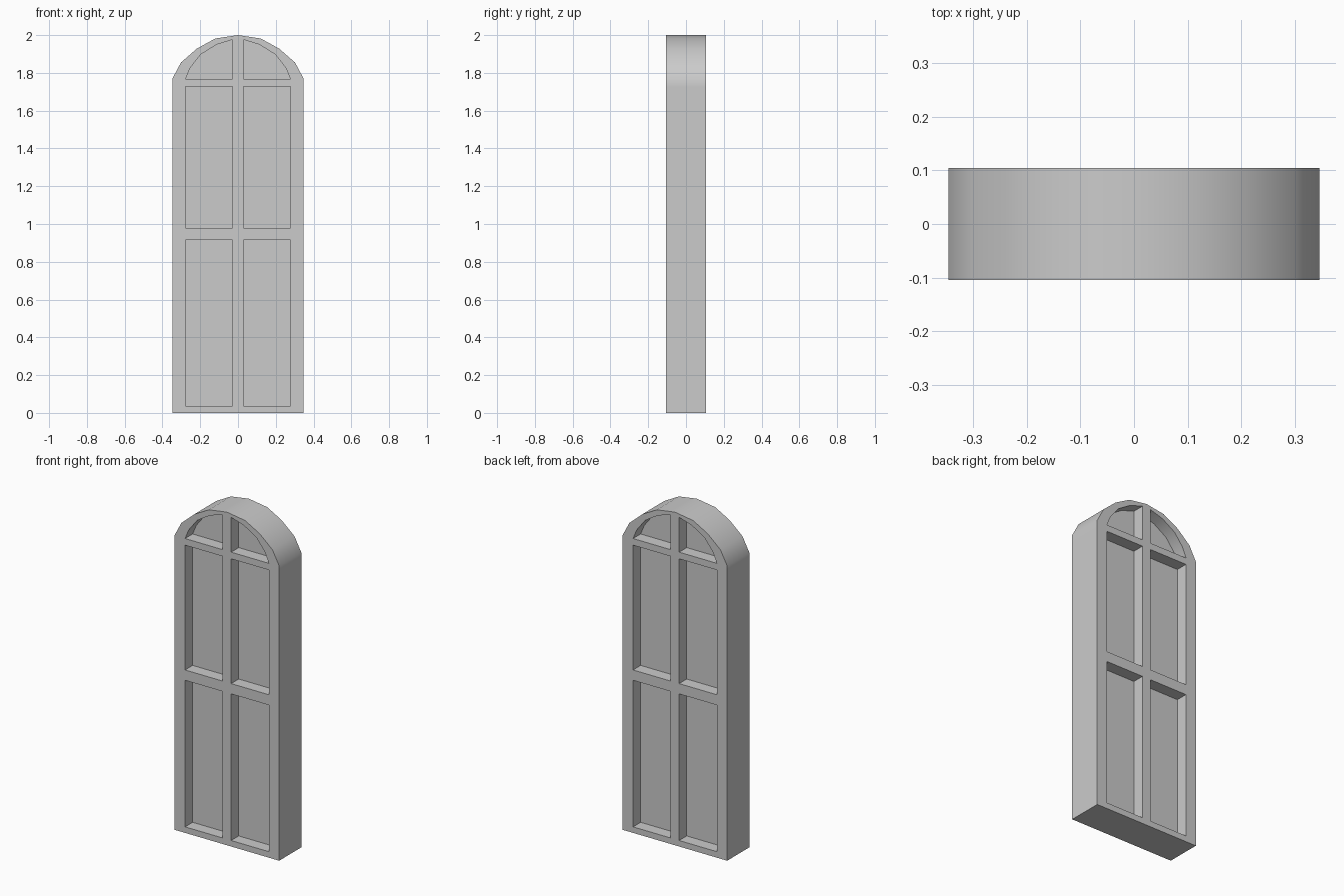
import bpy, bmesh, math

if "Cube" in bpy.data.objects:
    bpy.data.objects.remove(bpy.data.objects["Cube"])

HALF_DEPTH = 0.105   # frame half thickness
PANE_Y = 0.033       # recessed pane faces
X0, X1 = 0.028, 0.278  # inner and outer edge of the openings


def mirror(pts):
    return [(-x, z) for x, z in reversed(pts)]


def rect(z0, z1):
    return [(X0, z0), (X1, z0), (X1, z1), (X0, z1)]


# Outer arched profile (right half, then mirrored)
right = [(0.347, 0), (0.347, 1.725), (0.347, 1.77), (0.302, 1.855),
         (0.217, 1.929), (0.12, 1.982)]
outline = right + [(0, 2.0)] + mirror(right)

# Six openings: two rows of rectangles and two arched quarters
half = [rect(0.036, 0.916), rect(0.978, 1.727),
        [(X0, 1.767), (X1, 1.767), (0.254, 1.825), (0.198, 1.897),
         (0.113, 1.95), (X0, 1.976)]]
openings = half + [mirror(o) for o in half]

# Frame with glazing bars: filled curve with holes, extruded
cu = bpy.data.curves.new("window_frame", 'CURVE')
cu.dimensions = '2D'
cu.fill_mode = 'BOTH'
cu.extrude = HALF_DEPTH
for loop in [outline] + openings:
    sp = cu.splines.new('POLY')
    sp.points.add(len(loop) - 1)
    for p, (x, z) in zip(sp.points, loop):
        p.co = (x, z, 0, 1)
    sp.use_cyclic_u = True
frame = bpy.data.objects.new("window_frame", cu)
bpy.context.collection.objects.link(frame)
frame.rotation_euler = (math.radians(90), 0, 0)
bpy.context.view_layer.objects.active = frame
frame.select_set(True)
bpy.ops.object.convert(target='MESH')
frame = bpy.context.object
bm = bmesh.new()
bm.from_mesh(frame.data)
bmesh.ops.remove_doubles(bm, verts=bm.verts, dist=1e-4)
bmesh.ops.recalc_face_normals(bm, faces=bm.faces)
bm.to_mesh(frame.data)
bm.free()
bpy.ops.object.transform_apply(location=False, rotation=True, scale=False)
bpy.ops.object.shade_smooth_by_angle(angle=math.radians(35))

# Recessed panes, front and back face in every opening
bm = bmesh.new()
for loop in openings:
    for y, pts in ((-PANE_Y, loop), (PANE_Y, loop[::-1])):
        bm.faces.new([bm.verts.new((x, y, z)) for x, z in pts])
me = bpy.data.meshes.new("window_panes")
bm.to_mesh(me)
bm.free()
bpy.context.collection.objects.link(bpy.data.objects.new("window_panes", me))
